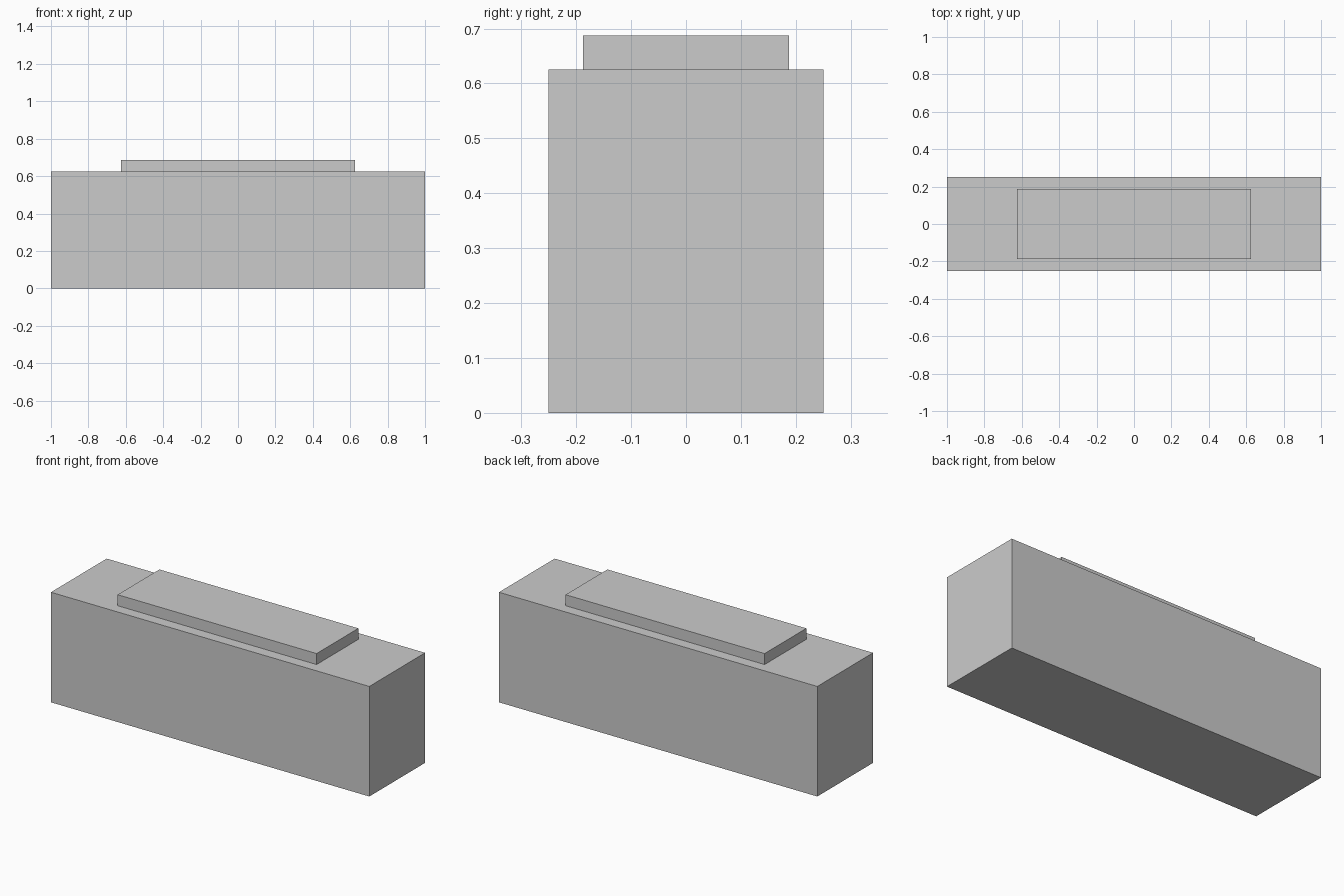
import bpy

if "Cube" in bpy.data.objects:
    bpy.data.objects.remove(bpy.data.objects["Cube"])


def box(name, size, z_bottom):
    """Axis-aligned box centred on x and y, resting at z_bottom."""
    bpy.ops.mesh.primitive_cube_add(size=1, location=(0, 0, z_bottom + size[2] / 2))
    obj = bpy.context.object
    obj.name = name
    obj.scale = size
    bpy.ops.object.transform_apply(location=False, rotation=False, scale=True)
    return obj


# Main block
body = box("body", (2.0, 0.5, 0.625), 0.0)

# Thin raised plate on top
top_plate = box("top_plate", (1.25, 0.375, 0.0625), 0.625)
